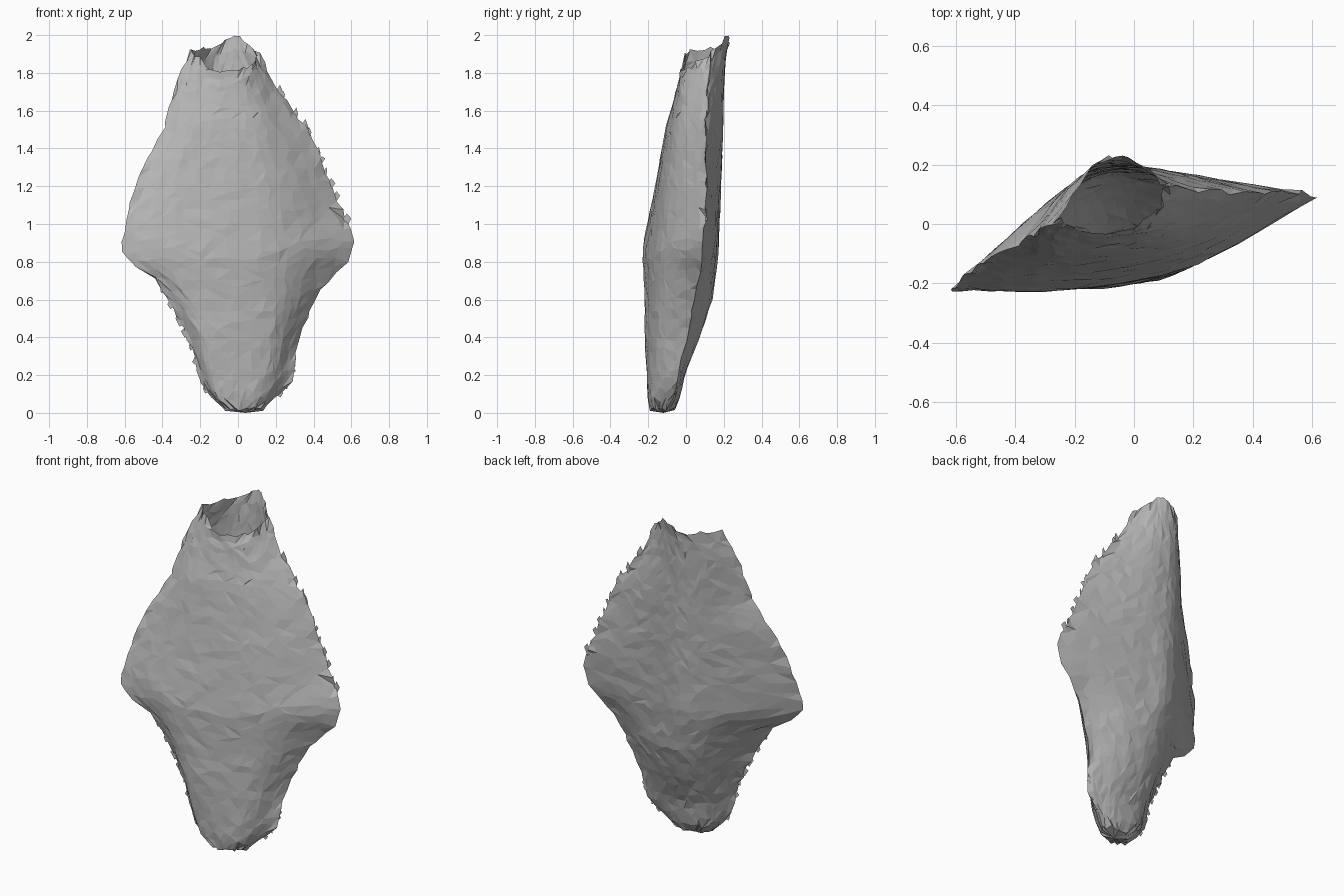
import bpy, bmesh, random
from mathutils import Vector

random.seed(7)
cube = bpy.data.objects.get("Cube")
if cube:
    bpy.data.objects.remove(cube, do_unlink=True)

stone = bpy.data.materials.new("stone_grey")
stone.use_nodes = True
grey = (0.47, 0.47, 0.47, 1)
stone.diffuse_color = grey
stone.node_tree.nodes["Principled BSDF"].inputs["Base Color"].default_value = grey

# Sharp edges: height, then x and y of the right edge and of the left edge
EDGES = [
    (.02, -.07, -.14, .14, -.1),
    (.08, -.15, -.15, .2, -.07),
    (.16, -.19, -.15, .28, -.04),
    (.4, -.27, -.15, .32, 0),
    (.6, -.37, -.17, .41, .04),
    (.7, -.44, -.19, .47, .06),
    (.76, -.52, -.21, .53, .08),
    (.8, -.59, -.22, .58, .085),
    (.9, -.615, -.22, .62, .09),
    (.96, -.61, -.21, .61, .1),
    (1.05, -.59, -.19, .56, .11),
    (1.35, -.49, -.11, .44, .105),
    (1.5, -.39, -.07, .37, .105),
    (1.75, -.33, -.03, .19, .115),
    (1.92, -.25, .02, .1, .13),
    (2, -.2, .07, .07, .16),
]
# Rounded body: height, then x and y of two front and two back points
BODY = [
    (.02, -.03, -.18, .08, -.17, .09, -.06, -.01, -.08),
    (.08, -.09, -.2, .11, -.18, .12, -.035, -.07, -.05),
    (.22, -.12, -.21, .15, -.165, .13, 0, -.08, -.03),
    (.42, -.15, -.22, .18, -.15, .12, .075, -.1, .05),
    (.6, -.2, -.22, .2, -.14, .12, .13, -.13, .1),
    (.85, -.28, -.225, .2, -.14, .1, .16, -.18, .135),
    (1.2, -.28, -.16, .16, -.1, .08, .18, -.19, .145),
    (1.5, -.24, -.11, .1, -.06, .05, .19, -.18, .16),
    (1.75, -.22, -.04, .03, -.02, 0, .195, -.17, .17),
    (1.92, -.18, 0, .02, .03, 0, .2, -.13, .2),
    (2, -.15, .02, .02, .06, 0, .21, -.1, .235),
]
# Height of the broken rim around the opening
RIM = [(0, 1.92), (1, 1.88), (1.4, 1.8), (2, 1.82), (3, 1.9),
       (3.5, 1.96), (4, 2), (5, 1.94), (6, 1.92)]


def table(rows, key):
    """Straight-line lookup in rows sorted by their first value."""
    key = min(max(key, rows[0][0]), rows[-1][0])
    for a, b in zip(rows, rows[1:]):
        if key <= b[0]:
            t = (key - a[0]) / (b[0] - a[0])
            return [p + (q - p) * t for p, q in zip(a, b)][1:]


def surface(u, z):
    """Point on the shell; u runs from 0 to 6, with sharp edges at 0 and 3."""
    edge, body = table(EDGES, z), table(BODY, z)
    row = edge[:2] + body[:4] + edge[2:] + body[4:]
    points = [Vector((row[i], row[i + 1], z)) for i in range(0, 12, 2)]
    span = int(u) % 6
    t = u - int(u)
    half = points[:4] if span < 3 else points[3:] + points[:1]
    half = [half[0] * 2 - half[1]] + half + [half[3] * 2 - half[2]]
    a, b, c, d = half[span % 3:span % 3 + 4]
    return b + ((c - a) * t + (a * 2 - b * 5 + c * 4 - d) * t ** 2
                + (b * 3 - a - c * 3 + d) * t ** 3) / 2


def jitter(amount):
    return Vector([random.uniform(-amount, amount) for _ in range(3)])


def finish(bm, name):
    mesh = bpy.data.meshes.new(name)
    bm.to_mesh(mesh)
    bm.free()
    mesh.materials.append(stone)
    obj = bpy.data.objects.new(name, mesh)
    bpy.context.collection.objects.link(obj)


# Main shell, open at the top
STEPS, LEVELS = 6, 36
AROUND = STEPS * 6
SHARP = (0, STEPS * 3)
bm = bmesh.new()
rings = []
for level in range(LEVELS + 1):
    base = .02 + 1.9 * level / LEVELS
    blend = min(max((base - 1.55) / .37, 0), 1)
    ring = []
    for i in range(AROUND):
        u = i / STEPS
        # stagger the inner points to break up the grid
        if i not in SHARP:
            u += random.uniform(-.05, .05)
        z = base + (table(RIM, u)[0] - 1.92) * blend
        if 0 < level < LEVELS:
            z += random.uniform(-.014, .014)
        rough = .01 if i in SHARP or level in (0, LEVELS) else .003
        ring.append(bm.verts.new(surface(u, z) + jitter(rough)))
    rings.append(ring)

for low, high in zip(rings, rings[1:]):
    for i in range(AROUND):
        j = (i + 1) % AROUND
        a, b, c, d = low[i], low[j], high[j], high[i]
        if random.random() < .5:
            bm.faces.new((a, b, c))
            bm.faces.new((a, c, d))
        else:
            bm.faces.new((a, b, d))
            bm.faces.new((b, c, d))

# Closed bottom
tip = bm.verts.new((.04, -.12, 0))
for i in range(AROUND):
    bm.faces.new((tip, rings[0][(i + 1) % AROUND], rings[0][i]))
finish(bm, "stone_shell")


# Chipped flakes along the edges
def flakes(name, u, low, high, count, size):
    bm = bmesh.new()
    side = Vector((1 if u == 3 else -1, 0, 0))
    for k in range(count):
        z = low + (high - low) * (k + random.random()) / count
        length = size * random.uniform(.6, 1.3)
        root = surface(u, z)
        up = Vector((0, 0, length))
        points = (root + up, root - up,
                  root + side * length * .5 + jitter(size * .3),
                  root - side * length - up * .5)
        a, b, c, d = [bm.verts.new(p) for p in points]
        bm.faces.new((a, b, c))
        bm.faces.new((b, a, d))
    finish(bm, name)


flakes("left_edge_flakes", 3, 1, 1.75, 12, .03)
flakes("left_lower_flakes", 3, .08, .3, 4, .022)
flakes("right_lower_flakes", 0, .08, .66, 10, .022)
